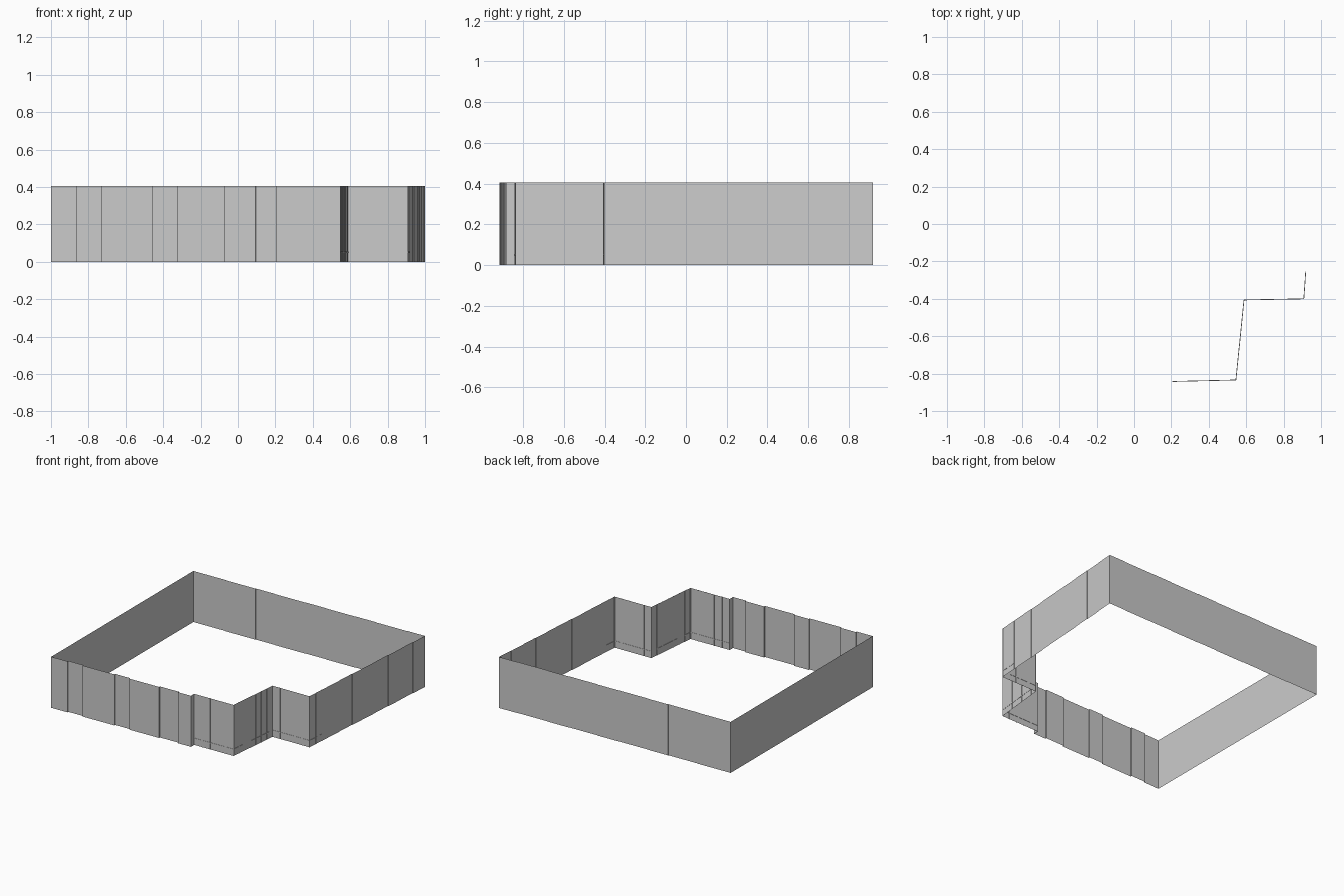
import bpy, bmesh
from mathutils import Vector

if "Cube" in bpy.data.objects:
    bpy.data.objects.remove(bpy.data.objects["Cube"])

H = 0.405      # wall height


def make_object(name, bm):
    mesh = bpy.data.meshes.new(name)
    bm.normal_update()
    bm.to_mesh(mesh)
    bm.free()
    obj = bpy.data.objects.new(name, mesh)
    bpy.context.collection.objects.link(obj)
    return obj


def frame(a, b):
    """Start, direction, outward normal and length of a wall run."""
    a, b = Vector((*a, 0)), Vector((*b, 0))
    d = (b - a).normalized()
    return a, d, Vector((d.y, -d.x, 0)), (b - a).length


def wall(name, a, b, recesses=(), depth=0.0):
    """Thin sheet from a to b with shallow recesses given as (start, end) fractions."""
    a, d, n, length = frame(a, b)
    profile = [(0, 0)]
    for s, e in recesses:
        profile += [(s, 0), (s, -depth), (e, -depth), (e, 0)]
    profile.append((1, 0))
    bm = bmesh.new()
    cols = []
    for t, off in profile:
        p = a + d * length * t + n * off
        cols.append((bm.verts.new(p), bm.verts.new(p + Vector((0, 0, H)))))
    for (p0, p1), (q0, q1) in zip(cols, cols[1:]):
        bm.faces.new((p0, q0, q1, p1))
    return make_object(name, bm)


def glazing_bars(name, a, b, count, span=1.0):
    """Slim mullions and a low rail along a glazed run."""
    a, d, n, length = frame(a, b)
    length *= span
    bm = bmesh.new()

    def bar(s0, s1, z0, z1):
        w = 0.002
        ring = [a + d * s + n * o for s, o in ((s0, -w), (s1, -w), (s1, w), (s0, w))]
        lo = [bm.verts.new((p.x, p.y, z0)) for p in ring]
        hi = [bm.verts.new((p.x, p.y, z1)) for p in ring]
        bm.faces.new(lo)
        bm.faces.new(hi)
        for i in range(4):
            j = (i + 1) % 4
            bm.faces.new((lo[i], lo[j], hi[j], hi[i]))

    for i in range(count + 1):
        c = length * i / count
        bar(max(0, c - 0.003), min(length, c + 0.003), 0, H)
    bar(0, length, 0.048, 0.055)
    bmesh.ops.recalc_face_normals(bm, faces=bm.faces)
    return make_object(name, bm)


# Corners, anticlockwise seen from above
front_left, front_end = (-1.0, -0.915), (0.205, -0.883)
glass_start, glass_corner = (0.205, -0.842), (0.545, -0.834)
notch_inner, notch_outer = (0.588, -0.406), (0.908, -0.4)
back_right, back_left = (1.0, 0.918), (-1.0, 0.868)


def fractions(pairs, start, end):
    return [((s - start) / (end - start), (e - start) / (end - start)) for s, e in pairs]


# Panelled front, right and back walls
wall("front_wall", front_left, front_end,
     fractions([(-0.86, -0.73), (-0.455, -0.325), (-0.07, 0.095)], -1, 0.205), 0.010)
wall("right_wall", notch_outer, back_right,
     fractions([(-0.05, 0.09), (0.36, 0.5), (0.64, 0.78)], -0.4, 0.918), 0.003)
wall("back_wall", back_right, back_left,
     fractions([(0.85, 0.58), (0.40, 0.145), (-0.03, -0.29), (-0.46, -0.72)], 1, -1), 0.003)

# Plain left wall and small return
wall("left_wall", back_left, front_left)
wall("front_return", front_end, glass_start)

# Glazed notch at the front right corner
wall("glazed_front", glass_start, glass_corner)
wall("glazed_side", glass_corner, notch_inner)
wall("glazed_notch", notch_inner, notch_outer)
glazing_bars("bars_front", glass_start, glass_corner, 5)
glazing_bars("bars_side", glass_corner, notch_inner, 7)
glazing_bars("bars_notch", notch_inner, notch_outer, 5)
glazing_bars("bars_right", notch_outer, back_right, 2, 0.11)
